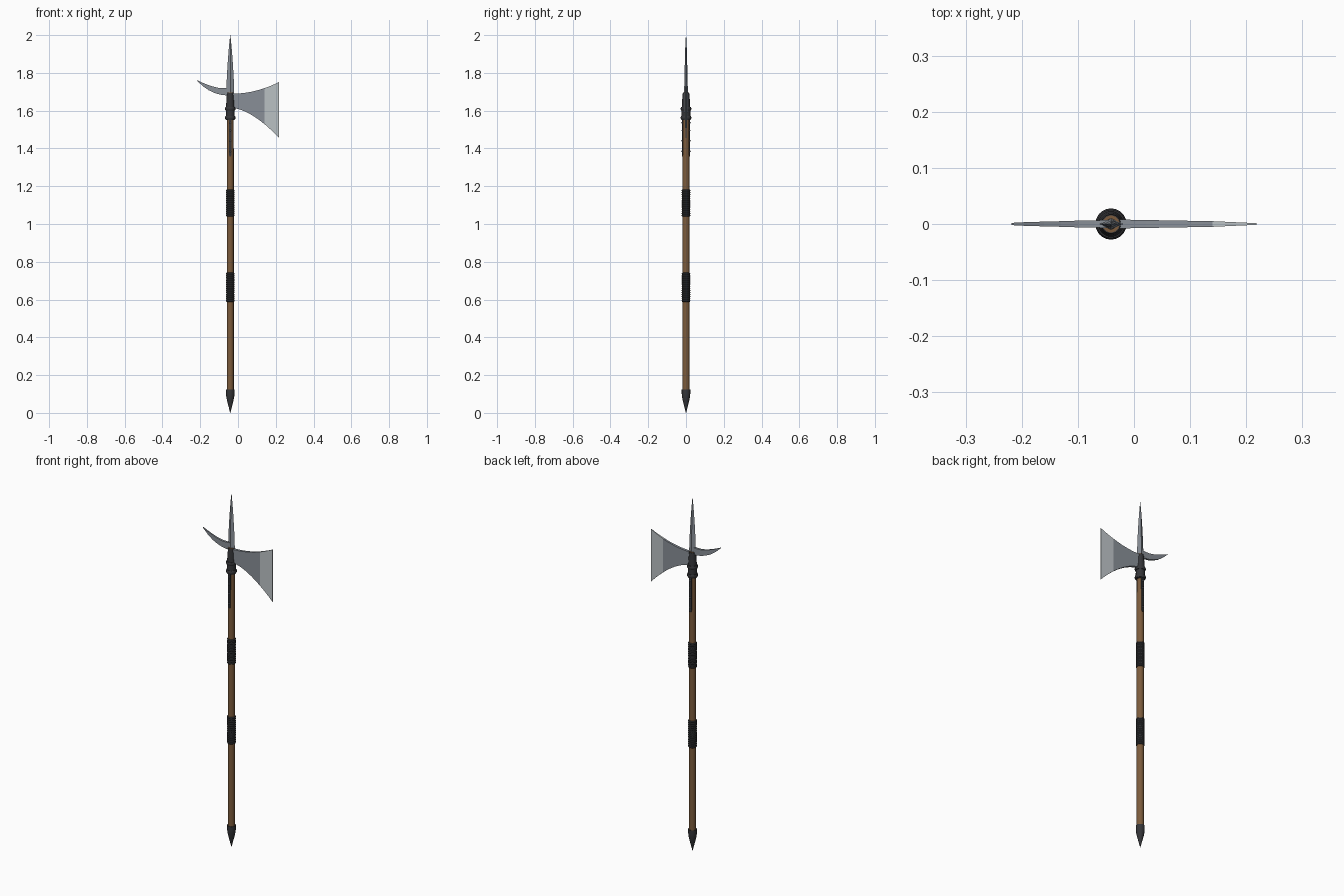
import bpy, bmesh, math

if "Cube" in bpy.data.objects:
    bpy.data.objects.remove(bpy.data.objects["Cube"])

CX = -0.041  # shaft axis


def mat(name, rgb):
    m = bpy.data.materials.new(name)
    m.diffuse_color = (*rgb, 1)
    m.use_nodes = True
    m.node_tree.nodes["Principled BSDF"].inputs["Base Color"].default_value = m.diffuse_color
    return m


WOOD = mat("brown wood", (0.20, 0.105, 0.045))
LEATHER = mat("dark leather", (0.04, 0.042, 0.045))
IRON = mat("dark iron", (0.035, 0.036, 0.04))
STEEL = mat("steel", (0.25, 0.275, 0.31))
EDGE = mat("bright edge", (0.50, 0.54, 0.56))


def finish(name, bm, mats, smooth=False):
    bmesh.ops.remove_doubles(bm, verts=bm.verts, dist=1e-6)
    bmesh.ops.recalc_face_normals(bm, faces=bm.faces)
    me = bpy.data.meshes.new(name)
    bm.to_mesh(me)
    bm.free()
    ob = bpy.data.objects.new(name, me)
    bpy.context.collection.objects.link(ob)
    for m in mats:
        me.materials.append(m)
    if smooth:
        bpy.ops.object.select_all(action='DESELECT')
        ob.select_set(True)
        bpy.context.view_layer.objects.active = ob
        bpy.ops.object.shade_smooth_by_angle(angle=math.radians(35))
    return ob


def skin(bm, rings):
    """Join matching rings of points into a closed tube with capped ends."""
    vs = [[bm.verts.new(p) for p in r] for r in rings]
    n = len(vs[0])
    for a, b in zip(vs, vs[1:]):
        for i in range(n):
            j = (i + 1) % n
            bm.faces.new((a[i], a[j], b[j], b[i]))
    bm.faces.new(vs[0][::-1])
    bm.faces.new(vs[-1])


def lathe(name, profile, m, sides=24):
    bm = bmesh.new()
    angles = [2 * math.pi * i / sides for i in range(sides)]
    skin(bm, [[(CX + r * math.cos(a), r * math.sin(a), z) for a in angles]
              for r, z in profile])
    return finish(name, bm, [m], True)


def slab(name, stations, mats):
    """Plate from stations: (x_top, z_top, x_bottom, z_bottom, half_thickness)."""
    bm = bmesh.new()
    skin(bm, [[(xt, -h, zt), (xt, h, zt), (xb, h, zb), (xb, -h, zb)]
              for xt, zt, xb, zb, h in stations])
    return finish(name, bm, mats)


# wooden shaft
lathe("shaft", [(0.0185, 0.08), (0.0185, 1.40), (0.0165, 1.60), (0.015, 1.695)], WOOD)

# pointed butt cap
lathe("butt_cap", [(0.0008, 0), (0.008, 0.03), (0.016, 0.06), (0.021, 0.085),
                   (0.0225, 0.10), (0.0225, 0.123), (0.018, 0.123)], IRON)

# ridged leather wraps
for name, z0, z1 in (("lower_wrap", 0.588, 0.742), ("upper_wrap", 1.04, 1.182)):
    turns = 14
    step = (z1 - z0) / turns
    prof = [(0.0185, z0)]
    for i in range(turns):
        for f, r in ((0.05, 0.0205), (0.3, 0.0225), (0.7, 0.0225), (0.95, 0.0205)):
            prof.append((r, z0 + (i + f) * step))
    prof.append((0.0185, z1))
    lathe(name, prof, LEATHER)

# head socket with two raised rings
lathe("socket", [(0.0185, 1.55), (0.023, 1.55), (0.0225, 1.62), (0.020, 1.66),
                 (0.017, 1.693), (0.015, 1.693)], IRON)
for i, z in enumerate((1.562, 1.610)):
    lathe(f"socket_ring_{i + 1}",
          [(0.02, z - 0.01), (0.025, z - 0.009), (0.0278, z - 0.004),
           (0.0278, z + 0.004), (0.025, z + 0.009), (0.02, z + 0.01)], IRON)

# langets with rivets, front and back
for side, s in (("front", -1), ("back", 1)):
    bm = bmesh.new()
    ring = [(-0.007, 0.016), (0.007, 0.016), (0.007, 0.0215), (-0.007, 0.0215)]
    skin(bm, [[(CX + x * w, s * y, z) for x, y in ring]
              for z, w in ((1.358, 0.6), (1.368, 1), (1.56, 1))])
    finish(f"langet_{side}", bm, [IRON])
    for k, z in enumerate((1.385, 1.44, 1.495, 1.535)):
        bm = bmesh.new()
        bmesh.ops.create_uvsphere(bm, u_segments=10, v_segments=6, radius=0.004)
        bmesh.ops.translate(bm, verts=bm.verts, vec=(CX, s * 0.0215, z))
        finish(f"rivet_{side}_{k + 1}", bm, [STEEL], True)

# axe blade with a bright ground edge
X0, XB, X1 = -0.03, 0.14, 0.218
xs = [X0 + (XB - X0) * i / 10 for i in range(11)] + [XB + (X1 - XB) * i / 4 for i in range(1, 5)]
stations = []
for x in xs:
    t = (x - X0) / (X1 - X0)
    h = 0.008 - 0.003 * (x - X0) / (XB - X0) if x <= XB else 0.005 - 0.0035 * (x - XB) / (X1 - XB)
    stations.append((x, 1.69 + 0.062 * t ** 2, x, 1.614 - 0.159 * t ** 1.65, h))
blade = slab("axe_blade", stations, [STEEL, EDGE])
for p in blade.data.polygons:
    p.material_index = 1 if p.center.x > XB else 0

# curved back fluke
slab("back_fluke", [(-0.045, 1.722, -0.035, 1.680, 0.007),
                    (-0.07, 1.719, -0.065, 1.681, 0.0065),
                    (-0.10, 1.720, -0.095, 1.685, 0.006),
                    (-0.13, 1.727, -0.125, 1.694, 0.005),
                    (-0.16, 1.737, -0.155, 1.708, 0.0042),
                    (-0.19, 1.749, -0.185, 1.729, 0.0035),
                    (-0.218, 1.762, -0.217, 1.758, 0.002)], [STEEL])

# top spike with a diamond section
bm = bmesh.new()
skin(bm, [[(CX - w, 0, z), (CX, -h, z), (CX + w, 0, z), (CX, h, z)]
          for z, w, h in ((1.675, 0.019, 0.010), (1.70, 0.021, 0.010), (1.78, 0.018, 0.008),
                          (1.87, 0.0125, 0.006), (1.95, 0.006, 0.0035), (2.0, 0.0005, 0.0005))])
finish("top_spike", bm, [STEEL])
